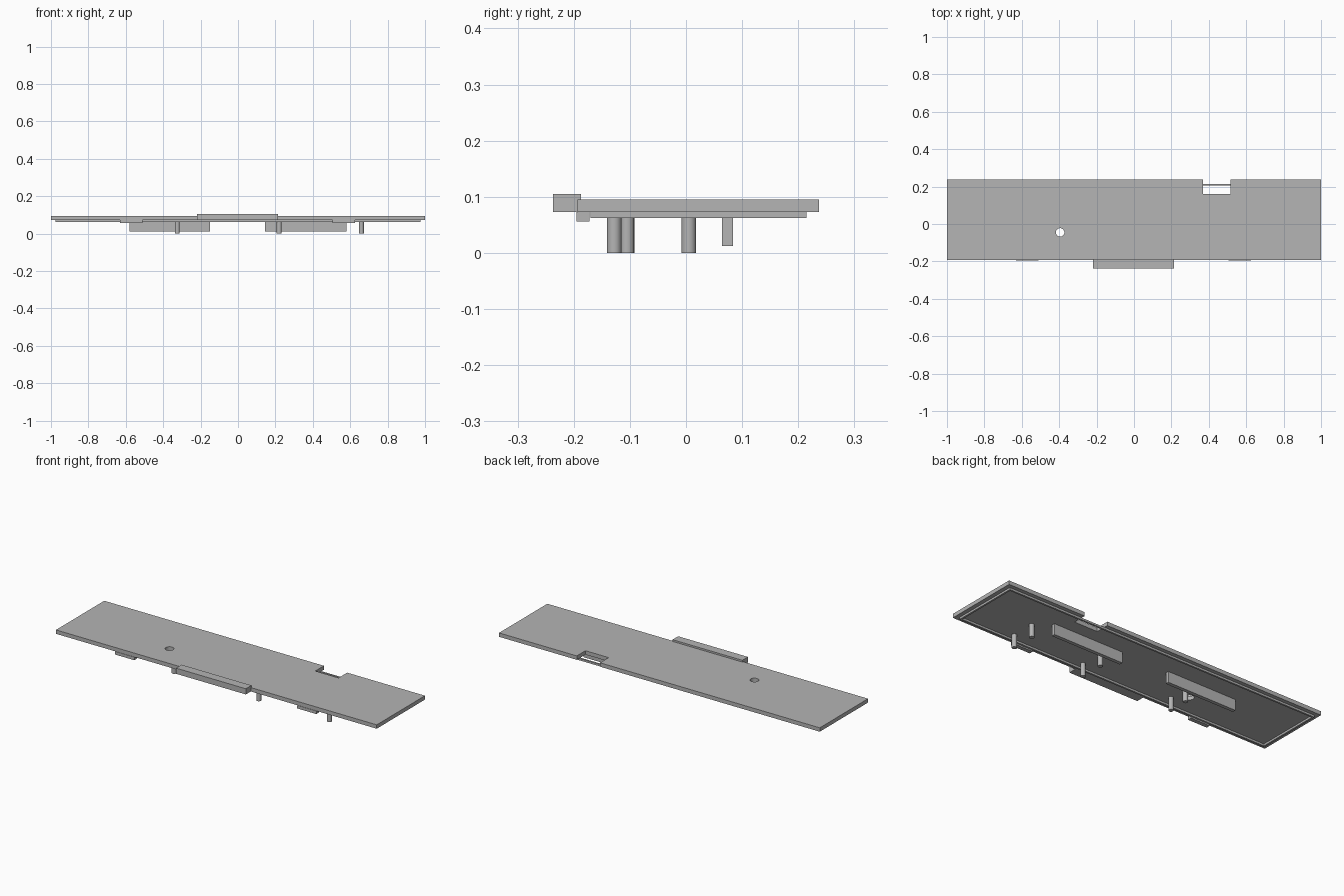
import bpy
import bmesh

cube = bpy.data.objects.get("Cube")
if cube:
    bpy.data.objects.remove(cube, do_unlink=True)

grey = bpy.data.materials.new("plain_grey")
grey.use_nodes = True
COLOUR = (0.46, 0.46, 0.46, 1)
grey.diffuse_color = COLOUR
grey.node_tree.nodes["Principled BSDF"].inputs["Base Color"].default_value = COLOUR


def prism(name, outline, z0, z1):
    """Extrude a flat outline from z0 up to z1."""
    mesh = bpy.data.meshes.new(name)
    bm = bmesh.new()
    face = bm.faces.new([bm.verts.new((x, y, z0)) for x, y in outline])
    ext = bmesh.ops.extrude_face_region(bm, geom=[face])
    top = [v for v in ext["geom"] if isinstance(v, bmesh.types.BMVert)]
    bmesh.ops.translate(bm, verts=top, vec=(0, 0, z1 - z0))
    bmesh.ops.recalc_face_normals(bm, faces=bm.faces)
    bm.to_mesh(mesh)
    bm.free()
    mesh.materials.append(grey)
    obj = bpy.data.objects.new(name, mesh)
    bpy.context.collection.objects.link(obj)
    return obj


def box(name, x0, x1, y0, y1, z0, z1):
    return prism(name, [(x0, y0), (x1, y0), (x1, y1), (x0, y1)], z0, z1)


def cylinder(name, x, y, z0, z1, radius, sides):
    bpy.ops.mesh.primitive_cylinder_add(vertices=sides, radius=radius, depth=z1 - z0,
                                        location=(x, y, (z0 + z1) / 2))
    obj = bpy.context.object
    obj.name = name
    obj.data.materials.append(grey)
    bpy.ops.object.shade_smooth_by_angle()
    return obj


FRONT, BACK = -0.193, 0.237
UNDER, TOP = 0.073, 0.095

# Cover panel with a notch in the back edge
panel = prism("cover_panel", [
    (-1, FRONT), (1, FRONT), (1, BACK), (0.515, BACK), (0.515, 0.16),
    (0.37, 0.16), (0.37, BACK), (-1, BACK)], UNDER, TOP)

# Round hole through the panel
cutter = cylinder("hole_cutter", -0.395, -0.045, 0, 0.2, 0.023, 16)
cutter.hide_render = True
mod = panel.modifiers.new("hole", "BOOLEAN")
mod.operation = "DIFFERENCE"
mod.solver = "EXACT"
mod.object = cutter
bpy.context.view_layer.objects.active = panel
bpy.ops.object.modifier_apply(modifier=mod.name)
bpy.data.objects.remove(cutter, do_unlink=True)

# Raised tab on the front edge
box("front_tab", -0.22, 0.215, -0.237, -0.187, UNDER, 0.105)

# Thin locating rim below the panel, which also bridges the notch
L, R, F, B, T = -0.977, 0.977, -0.17, 0.215, 0.01
RIM = 0.062
box("rim_front", L, R, F, F + T, RIM, UNDER)
box("rim_back", L, R, B - T, B, RIM, UNDER)
box("rim_right", L, L + T, F + T, B - T, RIM, UNDER)
box("rim_left", R - T, R, F + T, B - T, RIM, UNDER)

# Clips and long ribs on each side
for side, clip, rib in (("right", (-0.63, -0.51), (-0.58, -0.15)),
                        ("left", (0.505, 0.625), (0.145, 0.58))):
    box("clip_" + side, *clip, -0.195, -0.172, 0.056, UNDER)
    box("rib_" + side, *rib, 0.064, 0.084, 0.012, UNDER)

# Support pegs in three pairs
for i, (x, front_y) in enumerate(((-0.325, -0.105), (0.22, -0.128), (0.66, -0.128))):
    cylinder(f"front_peg_{i + 1}", x, front_y, 0, UNDER, 0.013, 16)
    cylinder(f"back_peg_{i + 1}", x, 0.005, 0, UNDER, 0.013, 16)
